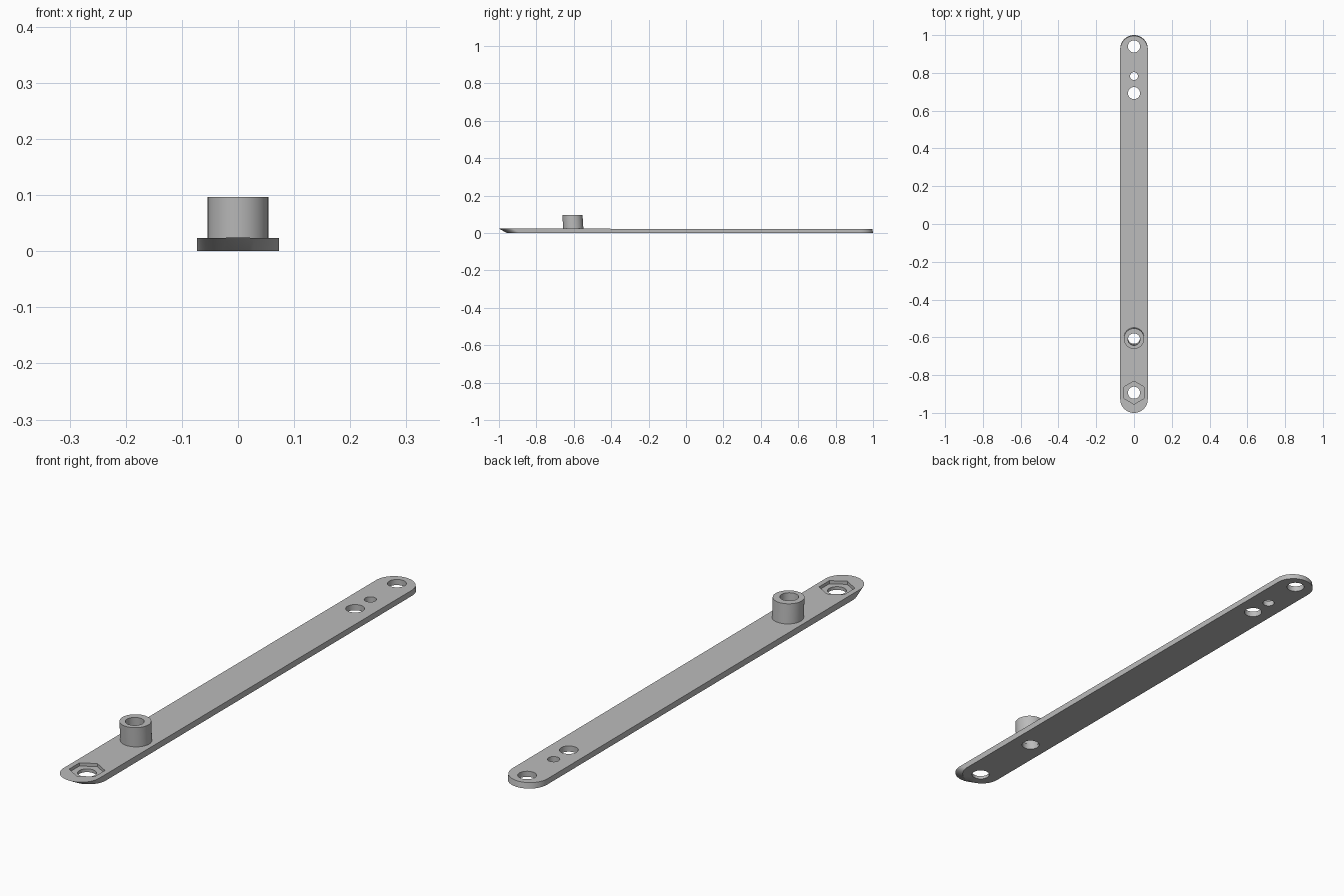
import bpy
import bmesh
from math import sin, cos, pi, radians

if "Cube" in bpy.data.objects:
    bpy.data.objects.remove(bpy.data.objects["Cube"], do_unlink=True)

GREY = (0.5, 0.5, 0.5, 1.0)
grey = bpy.data.materials.new("plain grey")
grey.diffuse_color = GREY
grey.use_nodes = True
grey.node_tree.nodes["Principled BSDF"].inputs["Base Color"].default_value = GREY

HALF_WIDTH = 0.073
ARC_STEPS = 24
HOLE_R = 0.032


def loft(name, bottom, top):
    """Closed solid between two matching outlines."""
    bm = bmesh.new()
    low = [bm.verts.new(p) for p in bottom]
    high = [bm.verts.new(p) for p in top]
    bm.faces.new(low[::-1])
    bm.faces.new(high)
    n = len(low)
    for i in range(n):
        j = (i + 1) % n
        bm.faces.new((low[i], low[j], high[j], high[i]))
    mesh = bpy.data.meshes.new(name)
    bm.to_mesh(mesh)
    bm.free()
    mesh.materials.append(grey)
    obj = bpy.data.objects.new(name, mesh)
    bpy.context.collection.objects.link(obj)
    return obj


def ring(r, y, z, sides=48, turn=0.0):
    angles = [turn + 2 * pi * i / sides for i in range(sides)]
    return [(r * cos(a), y + r * sin(a), z) for a in angles]


def prism(name, r, y, z0, z1, sides=48, turn=0.0, lean=0.0):
    return loft(name, ring(r, y, z0, sides, turn),
                ring(r, y + lean * (z1 - z0), z1, sides, turn))


def stadium(front, back, height):
    """Round-ended outline; height gives z from y."""
    pts = []
    for centre, start in ((back - HALF_WIDTH, 0), (front + HALF_WIDTH, pi)):
        for i in range(ARC_STEPS + 1):
            a = start + pi * i / ARC_STEPS
            y = centre + HALF_WIDTH * sin(a)
            pts.append((HALF_WIDTH * cos(a), y, height(y)))
    return pts


def cut(obj, cutters):
    """Subtract the cutters, keep the result, drop the helpers."""
    for c in cutters:
        c.hide_render = True
        mod = obj.modifiers.new("cut", "BOOLEAN")
        mod.operation = "DIFFERENCE"
        mod.solver = "EXACT"
        mod.object = c
    deps = bpy.context.evaluated_depsgraph_get()
    mesh = bpy.data.meshes.new_from_object(obj.evaluated_get(deps))
    obj.modifiers.clear()
    obj.data = mesh
    for c in cutters:
        bpy.data.objects.remove(c, do_unlink=True)


# Flat bar: undercut front tip, slightly thinner towards the back
bar = loft("bar",
           stadium(-0.957, 1.0, lambda y: 0.0),
           stadium(-1.0, 0.996, lambda y: 0.0225 - 0.0015 * y))

# Hollow post, leaning slightly forward
POST_Y, LEAN = -0.602, -0.06
post = prism("post", 0.054, POST_Y, 0.012, 0.097, lean=LEAN)
cut(post, [prism("post_bore", HOLE_R, POST_Y, -0.05, 0.15, lean=LEAN)])

# Through holes and the hexagonal nut pocket
holes = ((-0.893, HOLE_R), (POST_Y, HOLE_R), (0.693, HOLE_R),
         (0.783, 0.021), (0.94, HOLE_R))
cutters = [prism("hole", r, y, -0.05, 0.05) for y, r in holes]
cutters.append(prism("nut_pocket", 0.061, -0.893, 0.012, 0.06, sides=6, turn=pi / 2))
cut(bar, cutters)

# Smooth round walls, sharp rims
for obj in (bar, post):
    bpy.ops.object.select_all(action="DESELECT")
    obj.select_set(True)
    bpy.context.view_layer.objects.active = obj
    bpy.ops.object.shade_smooth_by_angle(angle=radians(30))
